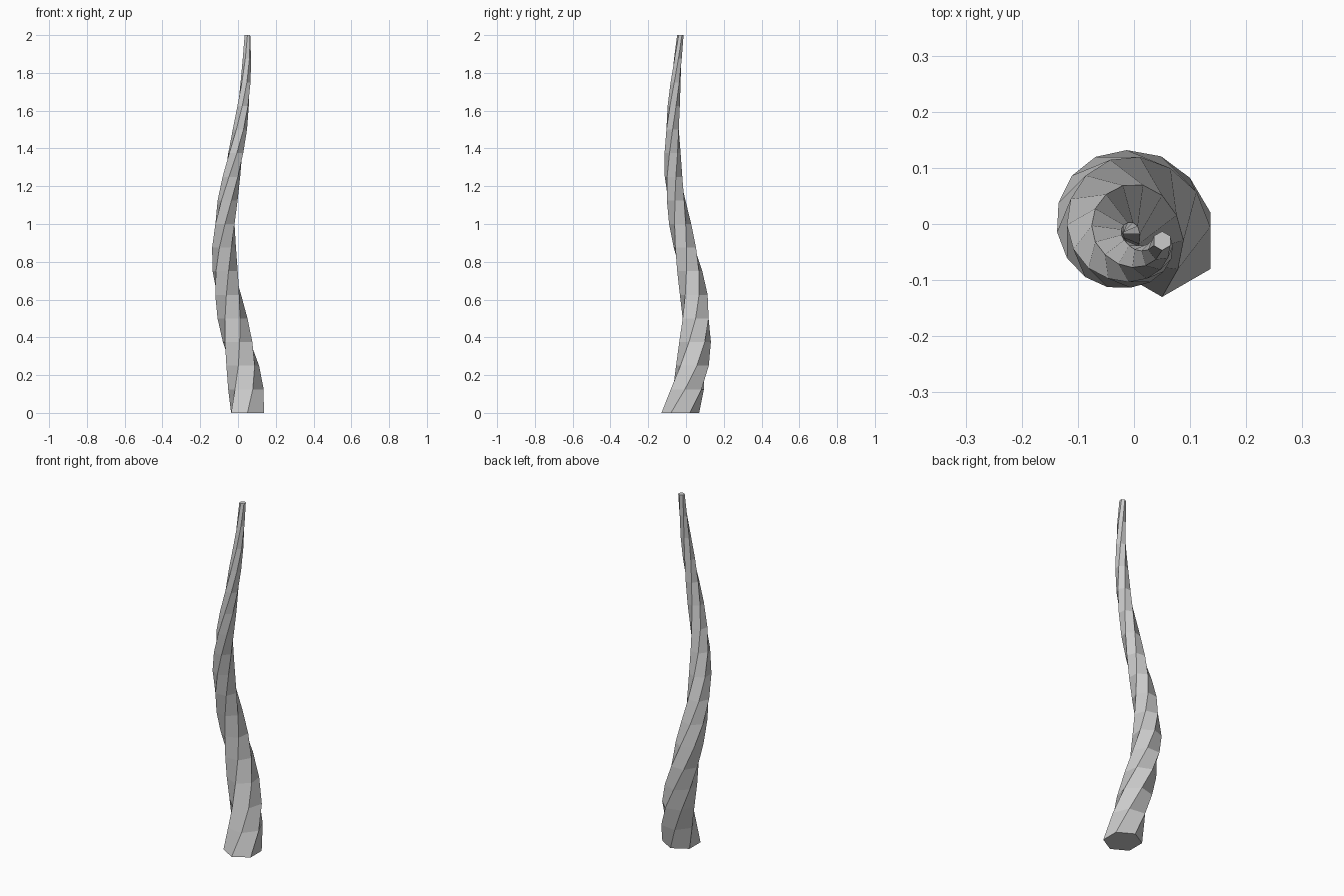
import bpy, bmesh
from math import sin, cos, radians

if "Cube" in bpy.data.objects:
    bpy.data.objects.remove(bpy.data.objects["Cube"])

SIDES, STEPS, HEIGHT = 6, 16, 2.0
R_BASE, R_TIP = 0.10, 0.017

# Spine of the horn seen from above: one loose turn, one point per ring
spine = [(0.050, -0.030), (0.042, 0.007), (0.025, 0.034), (-0.002, 0.048),
         (-0.029, 0.051), (-0.052, 0.041), (-0.068, 0.020), (-0.074, -0.006),
         (-0.069, -0.031), (-0.055, -0.052), (-0.035, -0.066), (-0.012, -0.071),
         (0.010, -0.071), (0.027, -0.065), (0.040, -0.055), (0.047, -0.043),
         (0.050, -0.030)]

bm = bmesh.new()

# Hexagonal rings that shrink and make one full twist on the way up
rings = []
for k, (cx, cy) in enumerate(spine):
    t = k / STEPS
    r = R_BASE + (R_TIP - R_BASE) * t
    ring = []
    for i in range(SIDES):
        a = radians(30 + 360 * t + 360 / SIDES * i)
        ring.append(bm.verts.new((cx + r * cos(a), cy + r * sin(a), HEIGHT * t)))
    rings.append(ring)

# Side faces between neighbouring rings
for low, high in zip(rings, rings[1:]):
    for i in range(SIDES):
        j = (i + 1) % SIDES
        bm.faces.new((low[i], low[j], high[j], high[i]))

# Flat end caps
bm.faces.new(rings[0][::-1])
bm.faces.new(rings[-1])

mesh = bpy.data.meshes.new("twisted_horn")
bm.to_mesh(mesh)
bm.free()
horn = bpy.data.objects.new("twisted_horn", mesh)
bpy.context.collection.objects.link(horn)
